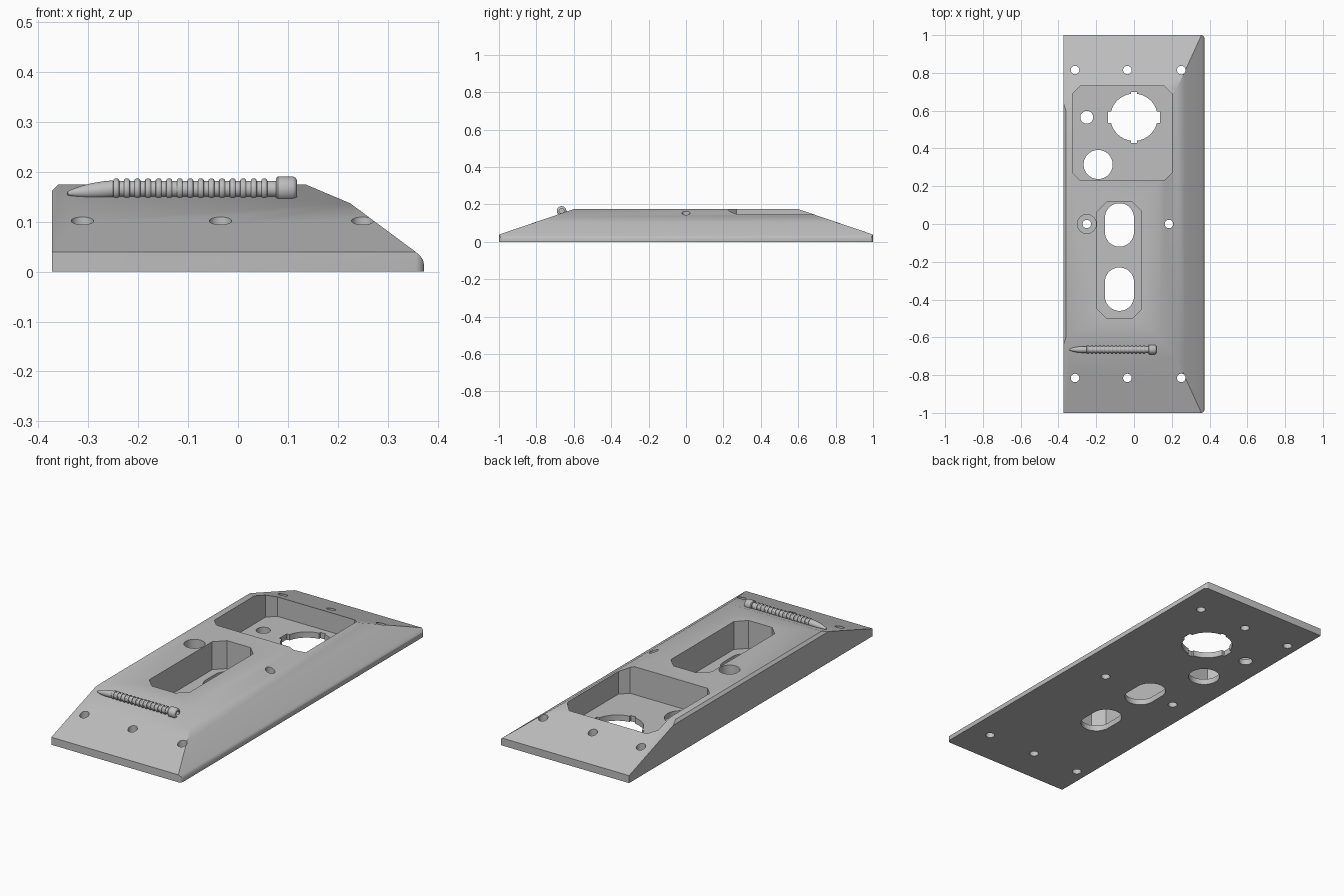
import bpy, bmesh, math
from mathutils import Vector

if "Cube" in bpy.data.objects:
    bpy.data.objects.remove(bpy.data.objects["Cube"])

grey = bpy.data.materials.new("light grey")
grey.diffuse_color = (0.52, 0.52, 0.52, 1)
grey.use_nodes = True
grey.node_tree.nodes["Principled BSDF"].inputs["Base Color"].default_value = grey.diffuse_color


def make_object(name, bm):
    bmesh.ops.recalc_face_normals(bm, faces=bm.faces)
    mesh = bpy.data.meshes.new(name)
    bm.to_mesh(mesh)
    bm.free()
    mesh.materials.append(grey)
    ob = bpy.data.objects.new(name, mesh)
    bpy.context.collection.objects.link(ob)
    return ob


def extrude(points, offset):
    bm = bmesh.new()
    face = bm.faces.new([bm.verts.new(p) for p in points])
    res = bmesh.ops.extrude_face_region(bm, geom=[face])
    verts = [v for v in res["geom"] if isinstance(v, bmesh.types.BMVert)]
    bmesh.ops.translate(bm, verts=verts, vec=offset)
    return bm


def slice_off(bm, point, normal):
    geom = bm.verts[:] + bm.edges[:] + bm.faces[:]
    res = bmesh.ops.bisect_plane(bm, geom=geom, dist=1e-5, plane_co=point,
                                 plane_no=normal, clear_outer=True)
    edges = [e for e in res["geom_cut"] if isinstance(e, bmesh.types.BMEdge)]
    bmesh.ops.contextual_create(bm, geom=edges)


# Outlines for the openings
def slot(cx, cy, r, half=0, n=40):
    pts = []
    for i in range(n):
        a = 2 * math.pi * (i + 0.5) / n
        pts.append((cx + r * math.cos(a),
                    cy + r * math.sin(a) + math.copysign(half, math.sin(a))))
    return pts


def chamfered(x0, x1, y0, y1, c):
    return [(x0 + c, y0), (x1 - c, y0), (x1, y0 + c), (x1, y1 - c),
            (x1 - c, y1), (x0 + c, y1), (x0, y1 - c), (x0, y0 + c)]


def cut(body, outline, bottom=-0.1):
    bm = extrude([(x, y, bottom) for x, y in outline], (0, 0, 0.4 - bottom))
    cutter = make_object("cutter", bm)
    cutter.hide_render = True
    mod = body.modifiers.new("cut", "BOOLEAN")
    mod.operation, mod.solver, mod.object = "DIFFERENCE", "EXACT", cutter
    bpy.context.view_layer.objects.active = body
    bpy.ops.object.modifier_apply(modifier=mod.name)
    bpy.data.objects.remove(cutter)


def smooth(ob, angle=30):
    bpy.ops.object.select_all(action="DESELECT")
    ob.select_set(True)
    bpy.context.view_layer.objects.active = ob
    bpy.ops.object.shade_smooth_by_angle(angle=math.radians(angle))


# Base plate: side profile with a sloped, rounded right edge
profile = [(-0.373, 0), (0.373, 0), (0.373, 0.014), (0.371, 0.023),
           (0.366, 0.031), (0.357, 0.039), (0.225, 0.137), (0.135, 0.175),
           (-0.36, 0.175), (-0.373, 0.162)]
bm = extrude([(x, -1, z) for x, z in profile], (0, 2, 0))
for s in (-1, 1):
    # End ramps and softened right-hand corners
    slice_off(bm, Vector((0, s, 0.039)), Vector((0, s * 0.136, 0.4)))
    for deg in (22.5, 45, 67.5):
        n = Vector((math.cos(math.radians(deg)), s * math.sin(math.radians(deg)), 0))
        slice_off(bm, Vector((0.353, s * 0.98, 0)) + n * 0.02, n)
plate = make_object("base_plate", bm)

# Recessed pockets and counterbore
FLOOR = 0.03
cut(plate, chamfered(-0.325, 0.2, 0.23, 0.73, 0.04), FLOOR)
cut(plate, chamfered(-0.195, 0.04, -0.5, 0.117, 0.05), FLOOR)
cut(plate, slot(-0.25, 0, 0.05), FLOOR)

# Large round opening with its four key notches
cut(plate, slot(0, 0.565, 0.125, n=64))
cut(plate, chamfered(-0.137, 0.137, 0.535, 0.595, 0.001))
cut(plate, chamfered(-0.016, 0.016, 0.43, 0.70, 0.001))

# Round openings and long slots
cut(plate, slot(-0.19, 0.315, 0.077))
cut(plate, slot(-0.25, 0.565, 0.034))
for y in (-0.005, -0.345):
    cut(plate, slot(-0.077, y, 0.077, 0.038))

# Screw holes
for x, y in [(-0.25, 0), (0.185, 0)] + [(x, s * 0.815) for x in (-0.312, -0.035, 0.25)
                                        for s in (-1, 1)]:
    cut(plate, slot(x, y, 0.0225, n=24))
smooth(plate)

# Screw: lathed tip, ringed shaft and socket head
outline = [(-0.343, 0), (-0.341, 0.004), (-0.33, 0.008), (-0.315, 0.012),
           (-0.295, 0.0155), (-0.27, 0.0175), (-0.251, 0.0175)]
for i in range(15):
    x = -0.244 + i * 0.0212
    outline += [(x - 0.006, 0.0165), (x - 0.0055, 0.019), (x - 0.003, 0.021),
                (x + 0.003, 0.021), (x + 0.0055, 0.019), (x + 0.006, 0.0165)]
outline += [(0.076, 0.0165), (0.076, 0.022), (0.08, 0.0255), (0.11, 0.0255),
            (0.115, 0.023), (0.118, 0.018), (0.118, 0.013), (0.104, 0.013), (0.104, 0)]
bm = bmesh.new()
verts = [bm.verts.new((x, 0, r)) for x, r in outline]
edges = [bm.edges.new(pair) for pair in zip(verts, verts[1:])]
bmesh.ops.spin(bm, geom=verts + edges, cent=(0, 0, 0), axis=(1, 0, 0),
               angle=2 * math.pi, steps=28)
bmesh.ops.remove_doubles(bm, verts=bm.verts, dist=1e-5)
# Tip droops slightly
for v in bm.verts:
    v.co.z -= 0.09 * max(0, -0.25 - v.co.x)
screw = make_object("screw", bm)
screw.location = (0, -0.665, 0.1655)
smooth(screw, 40)
